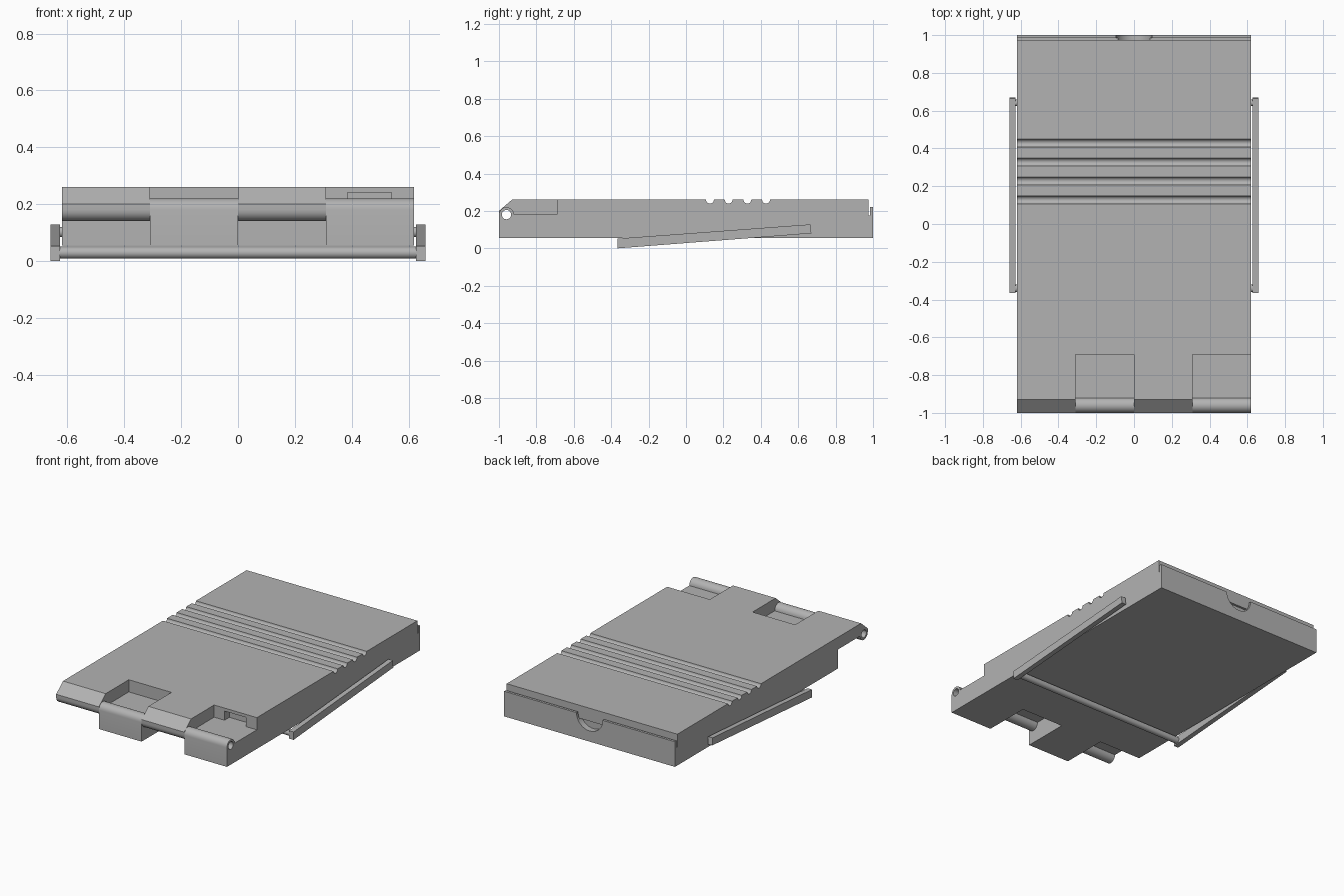
import bpy
import math

old = bpy.data.objects.get("Cube")
if old:
    bpy.data.objects.remove(old, do_unlink=True)

grey = bpy.data.materials.new("plain grey")
grey.use_nodes = True
grey.diffuse_color = (0.45, 0.45, 0.45, 1)
grey.node_tree.nodes["Principled BSDF"].inputs["Base Color"].default_value = grey.diffuse_color


def arc(cy, cz, r, start, end, steps=12):
    angles = [math.radians(start + (end - start) * i / steps) for i in range(steps + 1)]
    return [(cy + r * math.cos(a), cz + r * math.sin(a)) for a in angles]


def prism(name, profile, x0, x1):
    """Extrude a (y, z) outline from x0 to x1."""
    n = len(profile)
    verts = [(x, y, z) for x in (x0, x1) for y, z in profile]
    faces = [range(n - 1, -1, -1), range(n, 2 * n)]
    faces += [(i, (i + 1) % n, n + (i + 1) % n, n + i) for i in range(n)]
    mesh = bpy.data.meshes.new(name)
    mesh.from_pydata(verts, [], [tuple(f) for f in faces])
    obj = bpy.data.objects.new(name, mesh)
    bpy.context.collection.objects.link(obj)
    mesh.materials.append(grey)
    # consistent outward normals whatever the outline direction
    area = sum(profile[i - 1][0] * profile[i][1] - profile[i][0] * profile[i - 1][1] for i in range(n))
    if area < 0:
        mesh.flip_normals()
    return obj


def box(name, x0, x1, y0, y1, z0, z1):
    return prism(name, [(y0, z0), (y1, z0), (y1, z1), (y0, z1)], x0, x1)


def activate(obj):
    bpy.ops.object.select_all(action='DESELECT')
    obj.select_set(True)
    bpy.context.view_layer.objects.active = obj


def cut(obj, cutter):
    mod = obj.modifiers.new("cut", 'BOOLEAN')
    mod.operation = 'DIFFERENCE'
    mod.solver = 'EXACT'
    mod.object = cutter
    activate(obj)
    bpy.ops.object.modifier_apply(modifier=mod.name)
    bpy.data.objects.remove(cutter, do_unlink=True)


def smooth(obj):
    activate(obj)
    bpy.ops.object.shade_smooth_by_angle(angle=math.radians(30))


HALF, BASE, TOP = 0.62, 0.055, 0.26
HINGE_Y, HINGE_Z, HINGE_R, POCKET_Y = -0.96, 0.18, 0.04, -0.69

# Case: side outline with the rear closing lip and grip grooves
outline = [(-1, BASE), (1, BASE), (1, 0.22), (0.984, 0.22), (0.984, 0.175), (0.975, 0.175), (0.975, TOP)]
for i in range(4):
    outline += arc(0.428 - 0.1 * i, TOP, 0.021, 0, -180)
outline += [(-0.93, TOP), (-1, 0.2)]
case = prism("case", outline, -HALF, HALF)

# Alternating hinge knuckles: pockets above the barrel, notches below it
for i in range(4):
    side = 1 if i % 2 else -1
    far = HINGE_Z + side * 0.3
    shape = [(POCKET_Y, HINGE_Z), (POCKET_Y, far), (-1.1, far), (-1.1, HINGE_Z)]
    shape += arc(HINGE_Y, HINGE_Z, HINGE_R, 180, 180 - side * 180)
    x0 = -HALF + i * 0.31
    cut(case, prism("knuckle_cutter", shape, x0 - 0.1 * (i == 0), x0 + 0.31 + 0.1 * (i == 3)))

# Pin hole through the whole hinge
cut(case, prism("pin_cutter", arc(HINGE_Y, HINGE_Z, 0.025, 0, 345, 23), -1, 1))

# Latch socket in the rear wall of one pocket
cut(case, box("latch_cutter", 0.385, 0.54, -0.75, -0.64, 0.17999, 0.24))

# Thumb notch in the rear lip, with a finger recess below the lid edge
bpy.ops.mesh.primitive_cylinder_add(vertices=48, radius=0.095, depth=0.07,
                                    location=(0, 1.0135, 0.22), rotation=(math.pi / 2, 0, 0))
cut(case, bpy.context.object)
bpy.ops.mesh.primitive_cylinder_add(vertices=48, radius=0.095, depth=0.1,
                                    location=(0, 1.01, 0.22), rotation=(math.pi / 2, 0, 0))
recess = bpy.context.object
cut(recess, box("lid_edge_cutter", -0.2, 0.2, 0.8, 1.2, 0.175, 0.4))
cut(case, recess)
case.data.materials.clear()
case.data.materials.append(grey)
smooth(case)

# Folding stand: two sloping arms, pivots and a cross bar
arm = [(-0.365, 0), (0.67, 0.08), (0.665, 0.128), (-0.365, 0.052)]
for name, s in (("left", 1), ("right", -1)):
    prism(name + "_stand_arm", arm, *sorted((s * 0.627, s * 0.659)))
    pivot = prism(name + "_stand_pivot", arc(0.642, 0.102, 0.018, 0, 345, 23),
                  *sorted((s * 0.6, s * 0.63)))
    smooth(pivot)
bar = prism("stand_cross_bar", arc(-0.34, 0.029, 0.021, 0, 345, 23), -0.63, 0.63)
smooth(bar)
